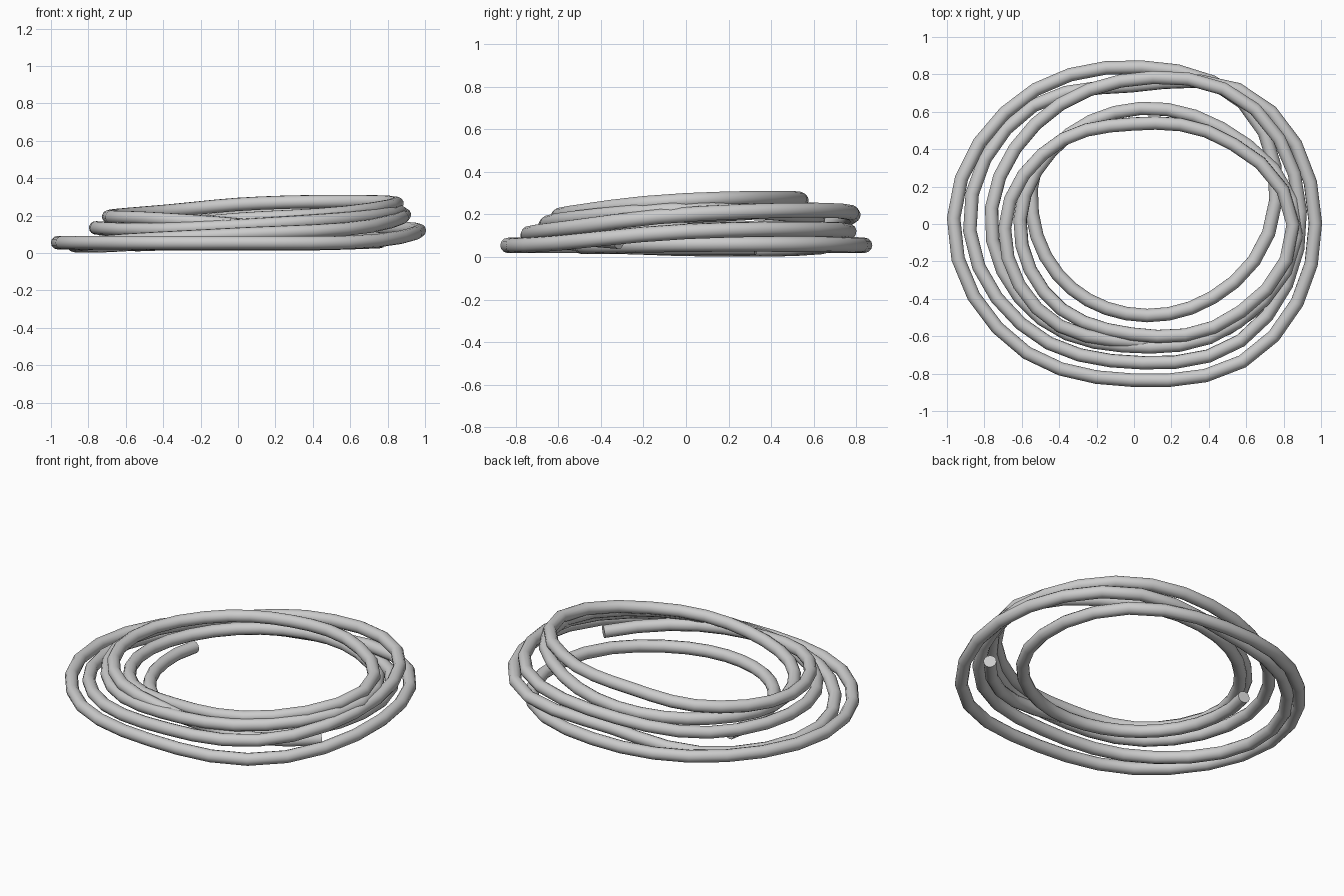
import bpy
import math
from mathutils import Vector

default_cube = bpy.data.objects.get("Cube")
if default_cube:
    bpy.data.objects.remove(default_cube, do_unlink=True)

TUBE_RADIUS = 0.036
STEP = 45       # degrees between coil control points
FACET = 13      # degrees between tube rings
START = 148     # angle of the inner free end
FIRST = 135     # angle of the first control point

# Each turn runs counter-clockwise from the back left corner:
# distance from the centre and height, in hundredths, every STEP degrees.
inner_turn = [(64, 4.5), (53.5, 4.5), (48, 5), (48.5, 5),
              (57, 5), (73.5, 6), (87, 6), (84, 5.5)]
outer_turn = [(90.5, 5.5), (96.5, 5.5), (90.5, 5.5), (83.5, 5.5),
              (95, 6), (97, 12), (93.5, 13), (74, 10)]
second_turn = [(84, 4.5), (88, 4), (80, 7), (74, 10),
               (85, 13), (89, 20), (89, 22), (77.5, 19)]
third_turn = [(75, 13), (76.5, 13.5), (71, 12.5), (65.5, 14.5),
              (76, 18), (87, 22), (70, 20), (61.5, 16.5)]
crossing_turn = [(59, 14), (61, 12.5), (60, 14), (59, 18),
                 (72, 21), (85, 26.5), (65.5, 27.5), (53.5, 26)]
top_turn = [(60, 22), (69, 19.5), (68.5, 18.5), (63, 15),
            (76, 9.5), (90, 6)]

controls = [Vector(p) / 100 for p in inner_turn + outer_turn + second_turn
            + third_turn + crossing_turn + top_turn]


def coil_point(angle):
    """Smooth point on the coil at a running angle in degrees."""
    t = (angle - FIRST) / STEP
    i = int(t)
    f = t - i
    last = len(controls) - 1
    a, b, c, d = (controls[min(max(i + k, 0), last)] for k in (-1, 0, 1, 2))
    p = b + 0.5 * f * (c - a + f * (2 * a - 5 * b + 4 * c - d
                                    + f * (3 * (b - c) + d - a)))
    turn = math.radians(angle)
    return (p.x * math.cos(turn), p.x * math.sin(turn), p.y, 1)


# Path through all turns, stopping just short of the last control point
end_angle = FIRST + STEP * (len(controls) - 1) - 22
count = round((end_angle - START) / FACET)
path = [coil_point(START + (end_angle - START) * n / count)
        for n in range(count + 1)]

# Round tube swept along the path
curve = bpy.data.curves.new("coiled_rope", "CURVE")
curve.dimensions = "3D"
curve.bevel_depth = TUBE_RADIUS
curve.bevel_resolution = 4
curve.use_fill_caps = True
spline = curve.splines.new("POLY")
spline.points.add(len(path) - 1)
for point, place in zip(spline.points, path):
    point.co = place

rope = bpy.data.objects.new("coiled_rope", curve)
bpy.context.collection.objects.link(rope)
bpy.ops.object.select_all(action="DESELECT")
rope.select_set(True)
bpy.context.view_layer.objects.active = rope
bpy.ops.object.convert(target="MESH")
rope = bpy.context.object
rope.name = "coiled_rope"

# Plain light grey
grey = bpy.data.materials.new("light_grey")
grey.use_nodes = True
colour = (0.6, 0.6, 0.6, 1)
grey.diffuse_color = colour
grey.node_tree.nodes["Principled BSDF"].inputs["Base Color"].default_value = colour
rope.data.materials.clear()
rope.data.materials.append(grey)

# Smooth sides with crisp cut ends
bpy.ops.object.shade_smooth_by_angle(angle=math.radians(50))
